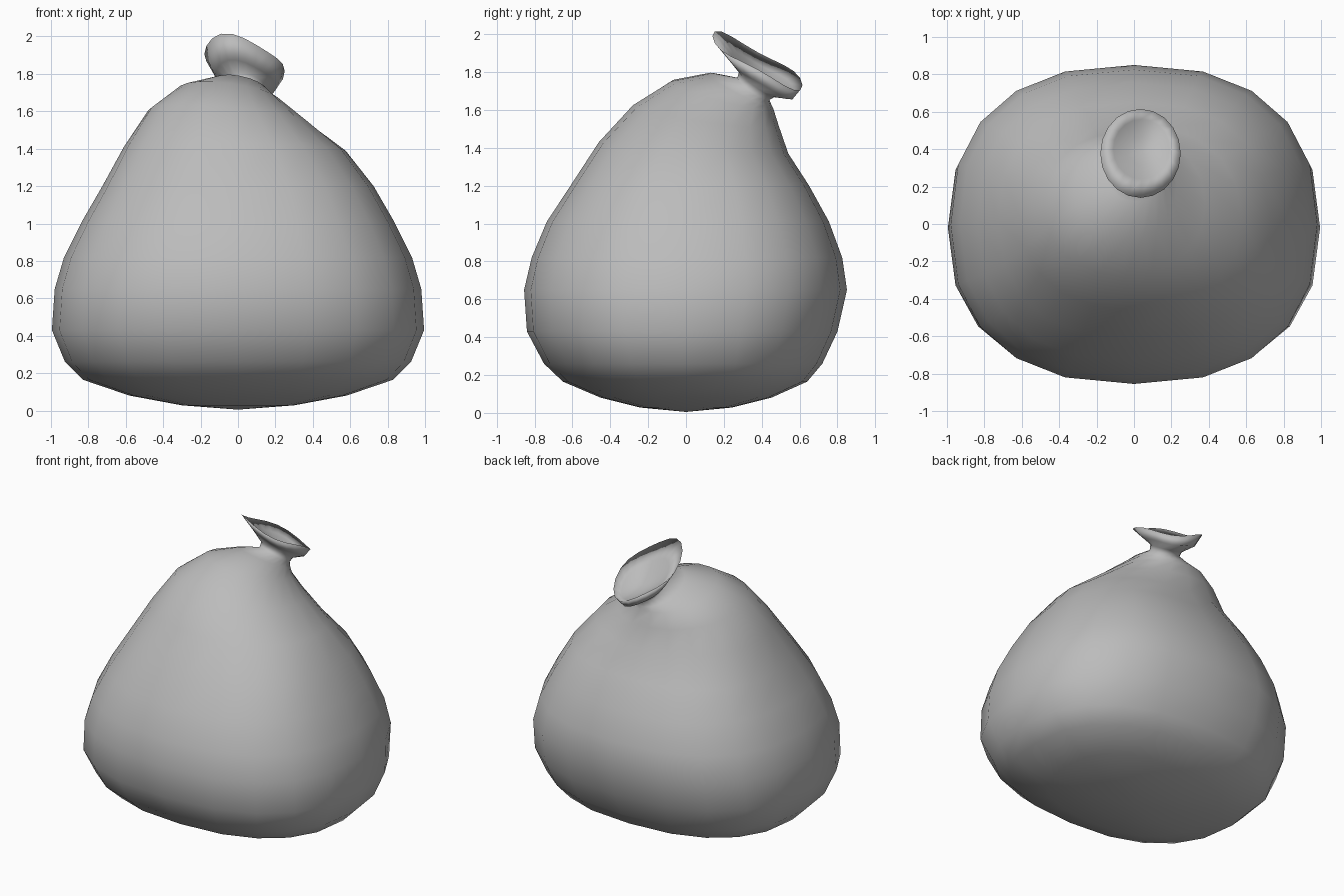
import bpy
import bmesh
from math import sin, cos, pi, copysign

SIDES = 20

cube = bpy.data.objects.get("Cube")
if cube:
    bpy.data.objects.remove(cube, do_unlink=True)


def make_material(name, colour):
    mat = bpy.data.materials.new(name)
    mat.use_nodes = True
    mat.diffuse_color = colour
    mat.node_tree.nodes["Principled BSDF"].inputs["Base Color"].default_value = colour
    return mat


def add_ring(bm, left, right, front, back, height, tilt_x=0, tilt_y=0, power=2.0, ripple=0):
    """Squarish oval ring between four extents, tilted and optionally rippled."""
    ring = []
    for i in range(SIDES):
        angle = 2 * pi * i / SIDES
        c = copysign(abs(cos(angle)) ** (2 / power), cos(angle))
        s = copysign(abs(sin(angle)) ** (2 / power), sin(angle))
        x = (left + right) / 2 + c * (right - left) / 2
        y = (front + back) / 2 + s * (back - front) / 2
        z = height + tilt_x * c + tilt_y * s + ripple * sin(3 * angle + pi / 2)
        ring.append(bm.verts.new((x, y, z)))
    return ring


def bridge(bm, lower, upper):
    for i in range(SIDES):
        j = (i + 1) % SIDES
        bm.faces.new((lower[i], lower[j], upper[j], upper[i]))


def cap(bm, ring, point, flip):
    tip = bm.verts.new(point)
    for i in range(SIDES):
        a, b = ring[i], ring[(i + 1) % SIDES]
        bm.faces.new((b, a, tip) if flip else (a, b, tip))


# Belly: half width, front, back, height
belly = [
    (0.30, -0.24, 0.24, 0.028),
    (0.58, -0.45, 0.45, 0.08),
    (0.83, -0.65, 0.64, 0.165),
    (0.925, -0.75, 0.72, 0.26),
    (0.995, -0.84, 0.80, 0.43),
    (0.98, -0.855, 0.85, 0.65),
    (0.93, -0.815, 0.825, 0.82),
    (0.835, -0.735, 0.755, 1.01),
    (0.725, -0.61, 0.65, 1.2),
]

# Shoulders leaning back into the neck: left, right, front, back, height, tilts
shoulders = [
    (-0.61, 0.575, -0.46, 0.54, 1.40, -0.01, -0.03),
    (-0.48, 0.38, -0.28, 0.49, 1.57, -0.035, -0.055),
    (-0.32, 0.23, -0.08, 0.46, 1.68, -0.035, -0.07),
    (-0.15, 0.17, 0.12, 0.45, 1.71, -0.03, -0.08),
    (-0.06, 0.14, 0.27, 0.44, 1.71, -0.02, -0.055),
]

# Flared mouth, out to the rim and back down inside: as above plus ripple
mouth = [
    (-0.06, 0.15, 0.28, 0.47, 1.735, -0.02, -0.065, 0.0),
    (-0.12, 0.20, 0.24, 0.57, 1.765, -0.04, -0.095, 0.008),
    (-0.18, 0.25, 0.14, 0.615, 1.86, -0.06, -0.13, 0.015),
    (-0.11, 0.19, 0.24, 0.56, 1.80, -0.04, -0.085, 0.01),
    (-0.03, 0.12, 0.31, 0.46, 1.77, -0.02, -0.045, 0.0),
]

bm = bmesh.new()
rings = [add_ring(bm, -w, w, f, b, z, power=2.4) for w, f, b, z in belly]
rings += [add_ring(bm, *row, power=2.15) for row in shoulders]
rings += [add_ring(bm, *row[:7], ripple=row[7]) for row in mouth]
for lower, upper in zip(rings, rings[1:]):
    bridge(bm, lower, upper)
cap(bm, rings[0], (0, 0, 0.005), True)
cap(bm, rings[-1], (0.045, 0.385, 1.755), False)

mesh = bpy.data.meshes.new("tied_sack")
bm.to_mesh(mesh)
bm.free()
mesh.materials.append(make_material("sack grey", (0.5, 0.5, 0.5, 1)))
for poly in mesh.polygons:
    poly.use_smooth = True
sack = bpy.data.objects.new("tied_sack", mesh)
bpy.context.collection.objects.link(sack)
